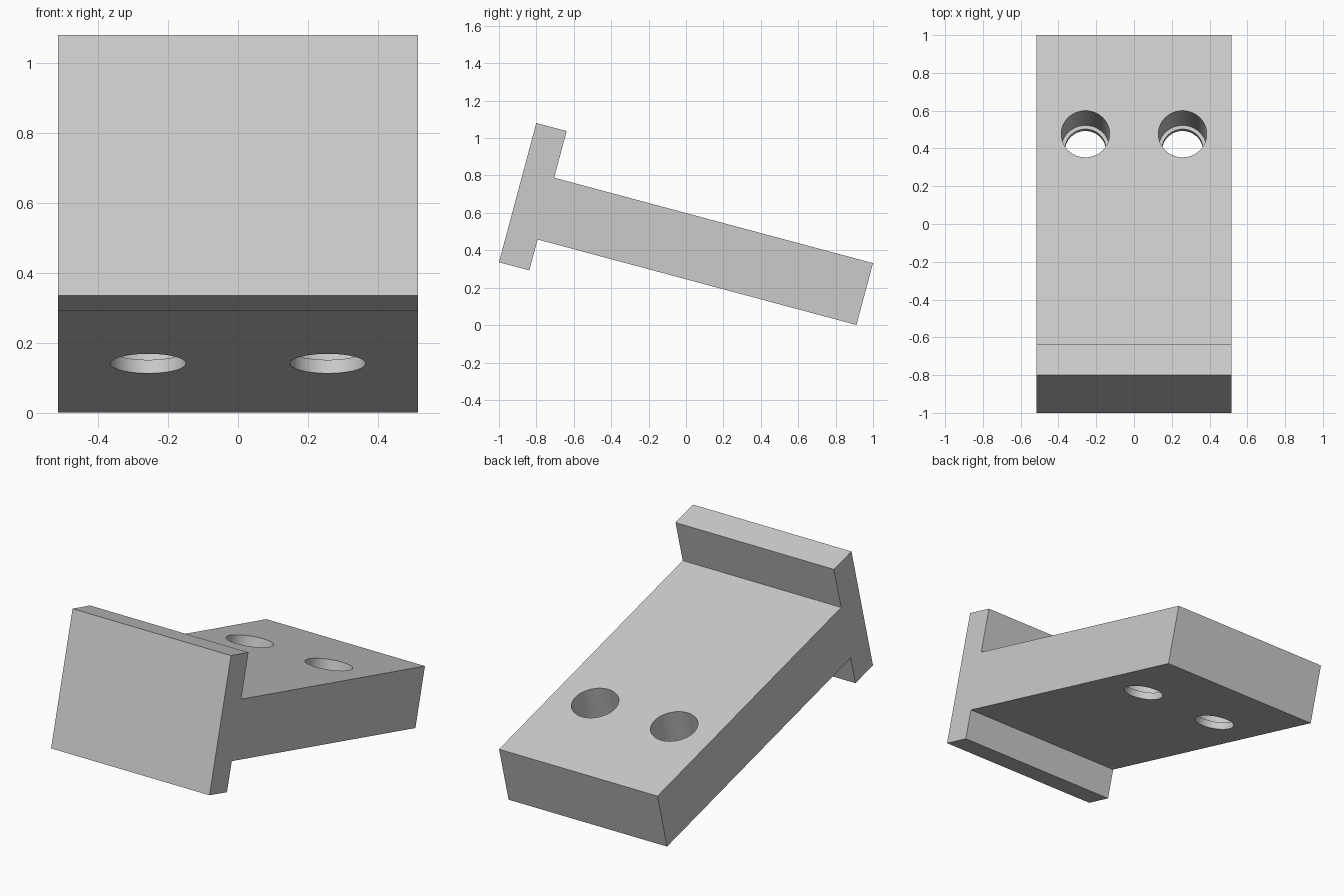
import bpy, bmesh, math
from mathutils import Vector, Matrix

if "Cube" in bpy.data.objects:
    bpy.data.objects.remove(bpy.data.objects["Cube"])

TILT = math.radians(15)
HALF_W = 0.515
ORIGIN = Vector((0, -1.0, 0.336))          # lower front edge of the end plate
PLATE_T, PLATE_H = 0.168, 0.771
BAR_END, BAR_LO, BAR_HI = 1.933, 0.171, 0.513
HOLE_Y, HOLE_X = 1.391, 0.257
FRAME = Matrix.Translation(ORIGIN) @ Matrix.Rotation(-TILT, 4, 'X')

grey = bpy.data.materials.new("light_grey")
grey.diffuse_color = (0.6, 0.6, 0.6, 1)
grey.use_nodes = True
grey.node_tree.nodes["Principled BSDF"].inputs["Base Color"].default_value = grey.diffuse_color


def finish(name, bm):
    bmesh.ops.recalc_face_normals(bm, faces=bm.faces)
    bm.transform(FRAME)
    mesh = bpy.data.meshes.new(name)
    bm.to_mesh(mesh)
    bm.free()
    mesh.materials.append(grey)
    obj = bpy.data.objects.new(name, mesh)
    bpy.context.collection.objects.link(obj)
    return obj


# T-shaped bracket: end plate with a long bar, extruded across the width
profile = [(0, 0), (PLATE_T, 0), (PLATE_T, BAR_LO), (BAR_END, BAR_LO),
           (BAR_END, BAR_HI), (PLATE_T, BAR_HI), (PLATE_T, PLATE_H), (0, PLATE_H)]
bm = bmesh.new()
face = bm.faces.new([bm.verts.new((-HALF_W, y, z)) for y, z in profile])
side = bmesh.ops.extrude_face_region(bm, geom=[face])["geom"]
bmesh.ops.translate(bm, vec=(2 * HALF_W, 0, 0),
                    verts=[v for v in side if isinstance(v, bmesh.types.BMVert)])
bracket = finish("bracket", bm)


# Stepped hole cutter: narrow at the underside, wider above a thin ledge
def hole_cutter(name, x):
    bm = bmesh.new()
    ledge = BAR_LO + 0.04
    steps = [(0.108, BAR_LO - 0.1), (0.108, ledge), (0.128, ledge), (0.128, BAR_HI + 0.1)]
    n = 48
    rings = [[bm.verts.new((x + r * math.cos(2 * math.pi * i / n),
                            HOLE_Y + r * math.sin(2 * math.pi * i / n), z))
              for i in range(n)] for r, z in steps]
    for a, b in zip(rings, rings[1:]):
        for i in range(n):
            j = (i + 1) % n
            bm.faces.new((a[i], a[j], b[j], b[i]))
    bm.faces.new(rings[0])
    bm.faces.new(rings[-1])
    cutter = finish(name, bm)
    cutter.hide_render = True
    return cutter


bpy.context.view_layer.objects.active = bracket
bracket.select_set(True)
for name, x in (("left_hole_cutter", -HOLE_X), ("right_hole_cutter", HOLE_X)):
    cutter = hole_cutter(name, x)
    mod = bracket.modifiers.new(name, 'BOOLEAN')
    mod.operation, mod.solver, mod.object = 'DIFFERENCE', 'EXACT', cutter
    bpy.ops.object.modifier_apply(modifier=mod.name)
    bpy.data.objects.remove(cutter)

bpy.ops.object.shade_smooth_by_angle(angle=math.radians(30))
